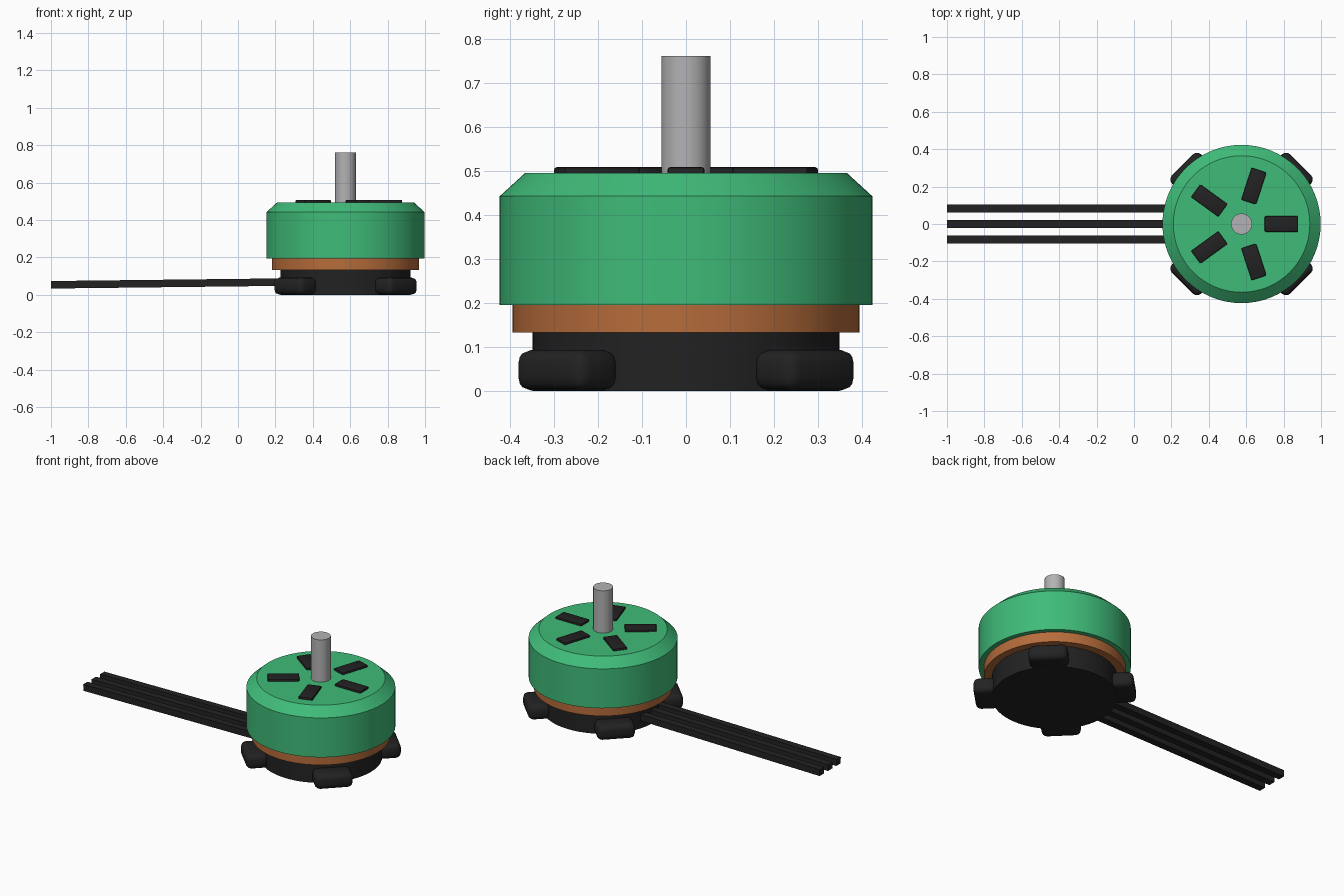
import bpy
import bmesh
from math import radians, cos, sin, atan2, hypot
from mathutils import Matrix

cube = bpy.data.objects.get("Cube")
if cube:
    bpy.data.objects.remove(cube, do_unlink=True)

CENTRE_X = 0.575


def material(name, r, g, b):
    mat = bpy.data.materials.new(name)
    mat.use_nodes = True
    mat.diffuse_color = (r, g, b, 1)
    bsdf = mat.node_tree.nodes["Principled BSDF"]
    bsdf.inputs["Base Color"].default_value = (r, g, b, 1)
    bsdf.inputs["Roughness"].default_value = 0.5
    return mat


green = material("green", 0.05, 0.5, 0.19)
copper = material("copper", 0.47, 0.15, 0.043)
black = material("black", 0.016, 0.016, 0.017)
steel = material("steel", 0.45, 0.45, 0.46)


def finish(name, bm, mat, smooth=True):
    bmesh.ops.recalc_face_normals(bm, faces=bm.faces)
    mesh = bpy.data.meshes.new(name)
    bm.to_mesh(mesh)
    bm.free()
    mesh.materials.append(mat)
    obj = bpy.data.objects.new(name, mesh)
    bpy.context.collection.objects.link(obj)
    if smooth:
        bpy.ops.object.select_all(action="DESELECT")
        obj.select_set(True)
        bpy.context.view_layer.objects.active = obj
        bpy.ops.object.shade_smooth_by_angle(angle=radians(30))
    return obj


def turned(name, profile, mat, sides=64):
    """Stack rings of (radius, height) around the motor axis and cap both ends."""
    bm = bmesh.new()
    rings = []
    for r, z in profile:
        place = Matrix.Translation((CENTRE_X, 0, z))
        rings.append(bmesh.ops.create_circle(
            bm, segments=sides, radius=r, matrix=place)["verts"])
    for low, high in zip(rings, rings[1:]):
        for i in range(sides):
            j = (i + 1) % sides
            bm.faces.new((low[i], low[j], high[j], high[i]))
    bm.faces.new(rings[0][::-1])
    bm.faces.new(rings[-1])
    finish(name, bm, mat)


def box(name, size, place, mat, bevel=0, segments=1):
    bm = bmesh.new()
    bmesh.ops.create_cube(bm, size=1, matrix=place @ Matrix.Diagonal((*size, 1)))
    if bevel:
        bmesh.ops.bevel(bm, geom=bm.edges[:], offset=bevel, segments=segments,
                        profile=0.5, affect="EDGES")
    finish(name, bm, mat, smooth=bevel > 0)


def around(angle, radius, z):
    a = radians(angle)
    return (Matrix.Translation((CENTRE_X + radius * cos(a), radius * sin(a), z))
            @ Matrix.Rotation(a, 4, "Z"))


# Turned motor body
turned("base", [(0.348, 0), (0.348, 0.15)], black)
turned("winding_ring", [(0.394, 0.133), (0.394, 0.22)], copper)
turned("bell", [(0.423, 0.195), (0.423, 0.442), (0.365, 0.495)], green)
turned("shaft", [(0.056, 0.45), (0.056, 0.76)], steel, 32)

# Rounded mounting feet
for i in range(4):
    box(f"mounting_foot_{i + 1}", (0.13, 0.22, 0.092),
        around(45 + 90 * i, 0.382, 0.047), black, 0.03, 3)

# Dark vents on the bell top
for i in range(5):
    box(f"vent_{i + 1}", (0.18, 0.084, 0.024),
        around(72 * i, 0.213, 0.496), black, 0.006, 2)

# Three gently rising wires
start_x, start_z, end_x, end_z = -1.0, 0.054, 0.3, 0.069
run, rise = end_x - start_x, end_z - start_z
for i, y in enumerate((-0.083, 0, 0.083)):
    place = (Matrix.Translation(((start_x + end_x) / 2, y, (start_z + end_z) / 2))
             @ Matrix.Rotation(-atan2(rise, run), 4, "Y"))
    box(f"wire_{i + 1}", (hypot(run, rise), 0.043, 0.04), place, black)
